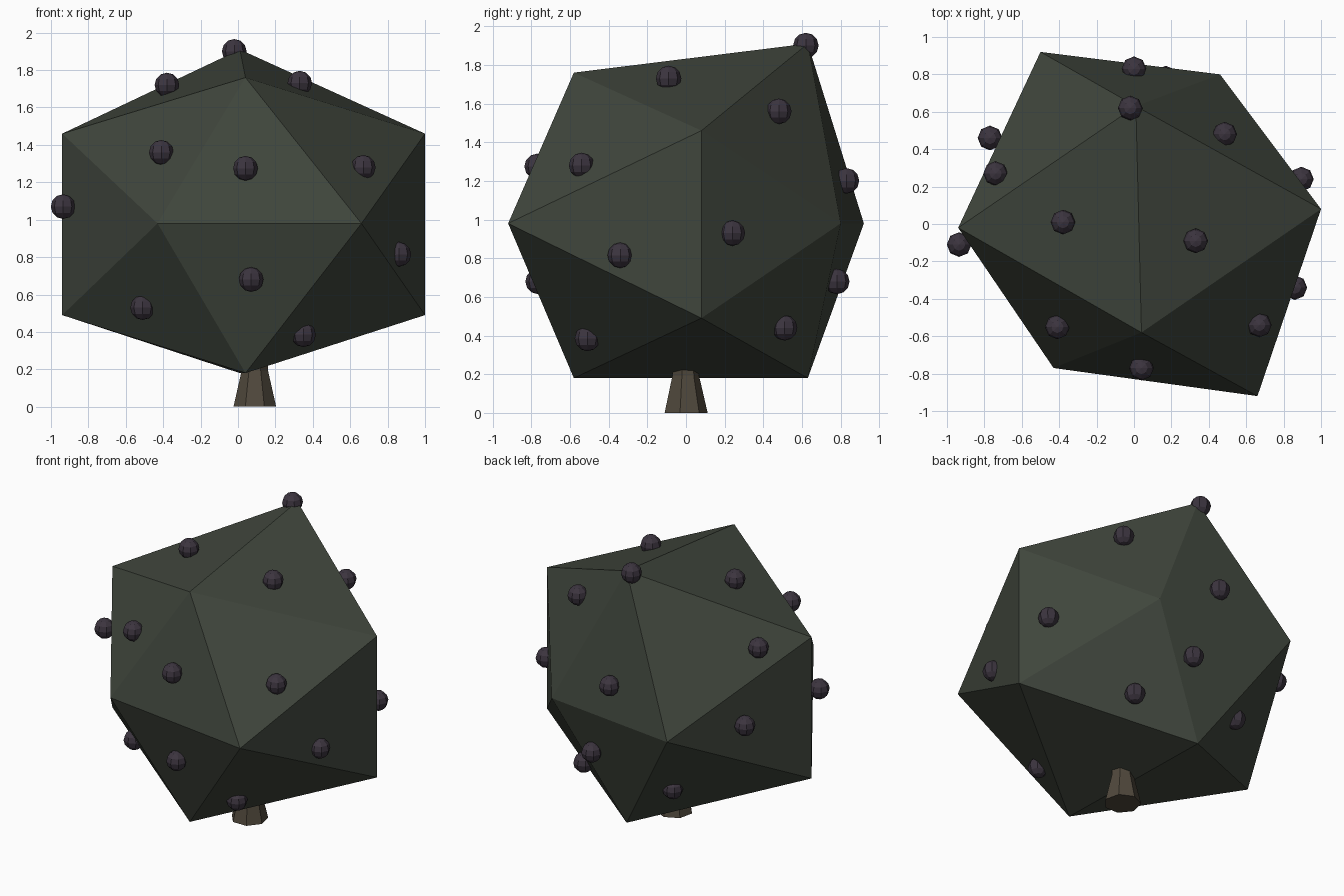
import bpy, bmesh
from math import pi
from mathutils import Matrix, Vector

if "Cube" in bpy.data.objects:
    bpy.data.objects.remove(bpy.data.objects["Cube"])


def material(name, rgb):
    m = bpy.data.materials.new(name)
    m.diffuse_color = (*rgb, 1)
    m.use_nodes = True
    m.node_tree.nodes["Principled BSDF"].inputs["Base Color"].default_value = m.diffuse_color
    return m


def add_object(name, bm, mat):
    bmesh.ops.recalc_face_normals(bm, faces=bm.faces)
    me = bpy.data.meshes.new(name)
    bm.to_mesh(me)
    bm.free()
    me.materials.append(mat)
    ob = bpy.data.objects.new(name, me)
    bpy.context.collection.objects.link(ob)
    return ob


leaf = material("leaf", (0.05, 0.06, 0.045))
berry = material("berry", (0.045, 0.035, 0.05))
bark = material("bark", (0.08, 0.065, 0.045))

# Crown: slightly uneven icosahedron, hulled from its corners
corners = [
    (0.04, -0.58, 1.76), (0.01, 0.63, 1.91), (0.04, -0.58, 0.18), (0.01, 0.63, 0.18),
    (-0.94, -0.02, 1.46), (-0.94, -0.02, 0.49), (1.0, 0.08, 1.46), (1.0, 0.08, 0.49),
    (-0.43, -0.77, 0.98), (0.66, -0.92, 0.98), (-0.50, 0.92, 0.98), (0.46, 0.80, 0.98)]
bm = bmesh.new()
for c in corners:
    bm.verts.new(c)
bmesh.ops.convex_hull(bm, input=bm.verts[:])
add_object("crown", bm, leaf)

# Fruits: low-poly balls, about one per crown face
fruits = [
    (-0.02, 0.62, 1.90), (-0.38, 0.01, 1.72), (0.33, -0.09, 1.73), (-0.41, -0.55, 1.36),
    (0.04, -0.77, 1.275), (0.67, -0.54, 1.28), (-0.935, -0.11, 1.07), (-0.51, -0.40, 0.53),
    (0.07, -0.765, 0.68), (0.35, -0.51, 0.385), (0.86, -0.34, 0.815), (0.485, 0.48, 1.56),
    (0.895, 0.24, 0.93), (0.0, 0.83, 1.20), (0.17, 0.78, 0.68), (0.42, 0.51, 0.44),
    (-0.77, 0.46, 0.99), (-0.74, 0.27, 1.445), (-0.32, 0.60, 0.49)]
bm = bmesh.new()
for f in fruits:
    bmesh.ops.create_uvsphere(bm, u_segments=8, v_segments=6, radius=0.066,
                              matrix=Matrix.Translation(f))
add_object("fruits", bm, berry)

# Trunk: flared seven-sided stem running up inside the crown
bm = bmesh.new()
rings = []
for z, r in ((0, 0.117), (0.19, 0.073), (0.45, 0.06)):
    ring = bmesh.ops.create_circle(bm, segments=7, radius=r, cap_ends=False,
                                   matrix=Matrix.Translation((0.09, -0.005, z)))["verts"]
    rings.append(ring)
for a, b in zip(rings, rings[1:]):
    for i in range(7):
        j = (i + 1) % 7
        bm.faces.new((a[i], a[j], b[j], b[i]))
bm.faces.new(rings[0])
bm.faces.new(rings[-1])
add_object("trunk", bm, bark)
